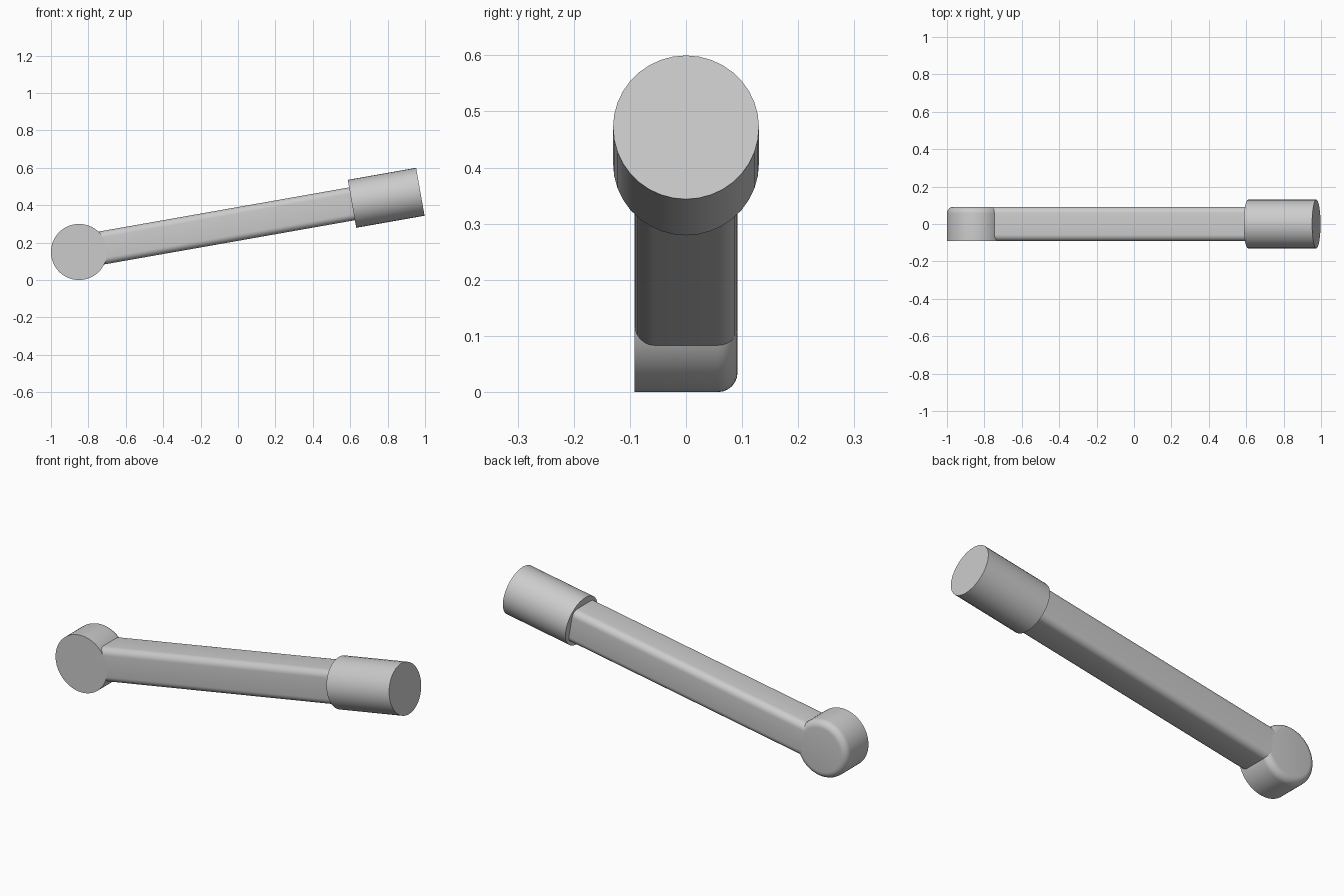
import bpy, bmesh, math
from mathutils import Matrix, Vector

if "Cube" in bpy.data.objects:
    bpy.data.objects.remove(bpy.data.objects["Cube"])

TILT = math.radians(10)
PIVOT = Vector((-0.85, 0, 0.15))      # hub centre, where the arm axis starts
HALF = 0.092                          # half depth of hub and arm

grey = bpy.data.materials.new("light grey")
grey.use_nodes = True
grey.diffuse_color = (0.6, 0.6, 0.6, 1)
grey.node_tree.nodes["Principled BSDF"].inputs["Base Color"].default_value = (0.6, 0.6, 0.6, 1)


def finish(bm, name, matrix):
    """Turn a bmesh into a shaded, coloured object placed by the matrix."""
    bmesh.ops.transform(bm, matrix=matrix, verts=bm.verts)
    bmesh.ops.recalc_face_normals(bm, faces=bm.faces)
    mesh = bpy.data.meshes.new(name)
    bm.to_mesh(mesh)
    bm.free()
    mesh.materials.append(grey)
    obj = bpy.data.objects.new(name, mesh)
    bpy.context.collection.objects.link(obj)
    bpy.ops.object.select_all(action='DESELECT')
    obj.select_set(True)
    bpy.context.view_layer.objects.active = obj
    bpy.ops.object.shade_smooth_by_angle(angle=math.radians(30))


def cylinder(radius, depth, sides):
    bm = bmesh.new()
    bmesh.ops.create_cone(bm, cap_ends=True, segments=sides,
                          radius1=radius, radius2=radius, depth=depth)
    return bm


def round_edges(bm, test, radius):
    edges = [e for e in bm.edges if test(e)]
    bmesh.ops.bevel(bm, geom=edges, offset=radius, segments=6,
                    profile=0.5, affect='EDGES')


along_arm = Matrix.Translation(PIVOT) @ Matrix.Rotation(-TILT, 4, 'Y')
z_to_x = Matrix.Rotation(math.pi / 2, 4, 'Y')
z_to_back = Matrix.Rotation(-math.pi / 2, 4, 'X')

# Pivot hub: flat front, rounded rim at the back
hub = cylinder(0.15, 2 * HALF, 64)
round_edges(hub, lambda e: all(v.co.z > 0 for v in e.verts), 0.035)
finish(hub, "pivot_hub", Matrix.Translation(PIVOT) @ z_to_back)

# Arm: square bar with rounded long edges
start, end = 0.1, 1.52
arm = bmesh.new()
bmesh.ops.create_cube(arm, size=1)
bmesh.ops.scale(arm, vec=(end - start, 2 * HALF, 0.178), verts=arm.verts)
round_edges(arm, lambda e: abs(e.verts[0].co.x - e.verts[1].co.x) > 0.5, 0.035)
finish(arm, "arm", along_arm @ Matrix.Translation(((start + end) / 2, 0, 0)))

# End cap: plain cylinder sleeve around the far end
cap_start, cap_end = 1.482, 1.853
cap = cylinder(0.13, cap_end - cap_start, 36)
finish(cap, "end_cap",
       along_arm @ Matrix.Translation(((cap_start + cap_end) / 2, 0, 0)) @ z_to_x)
